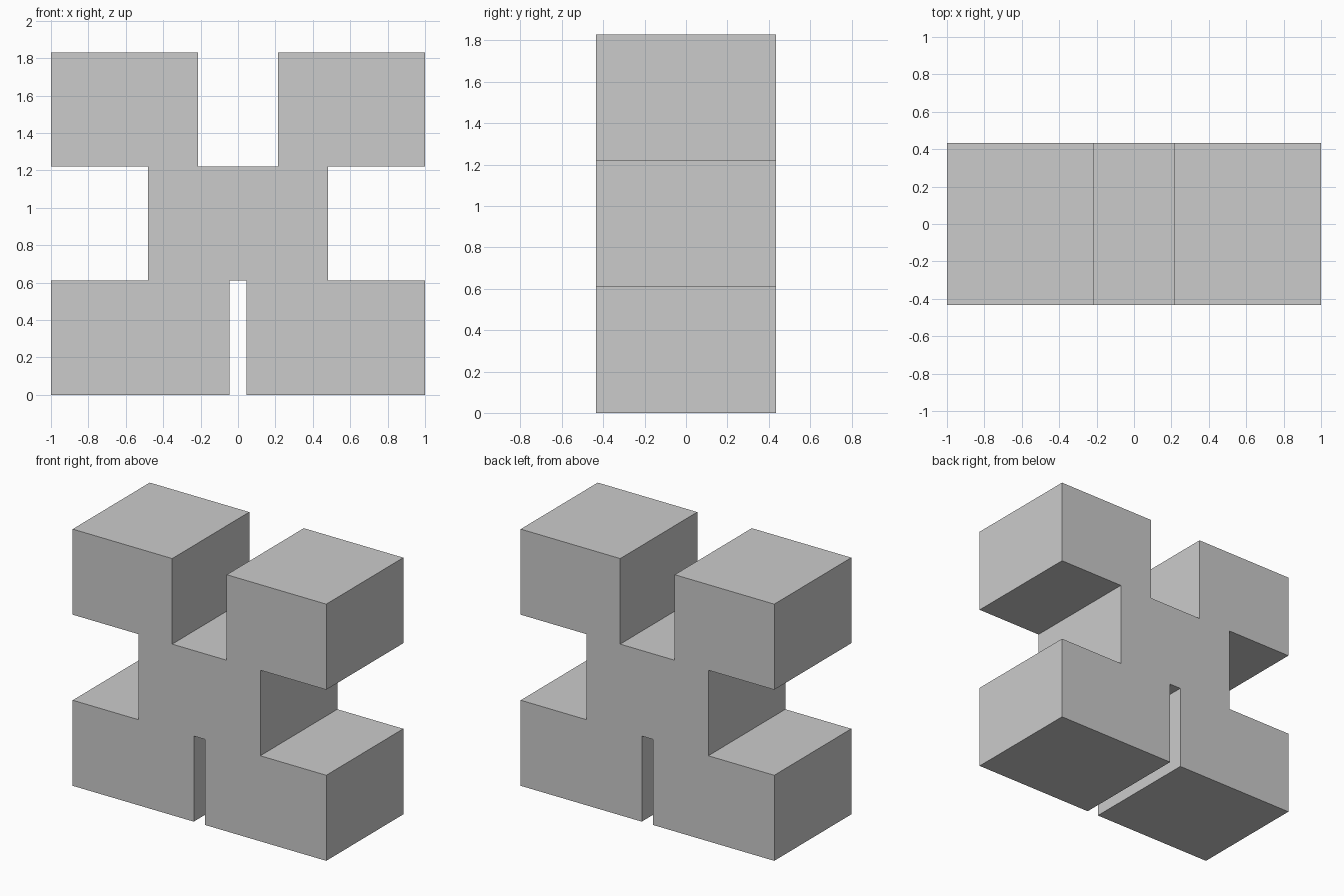
import bpy
import bmesh

if "Cube" in bpy.data.objects:
    bpy.data.objects.remove(bpy.data.objects["Cube"])

DEPTH = 0.868

# Right half of the front outline, from bottom slot round to top notch
half = [(0.045, 0.61), (0.045, 0), (1, 0), (1, 0.61), (0.48, 0.61),
        (0.48, 1.22), (1, 1.22), (1, 1.83), (0.215, 1.83), (0.215, 1.22)]
outline = half + [(-x, z) for x, z in reversed(half)]

# Solid block: front outline extruded through the depth
bm = bmesh.new()
face = bm.faces.new([bm.verts.new((x, -DEPTH / 2, z)) for x, z in outline])
result = bmesh.ops.extrude_face_region(bm, geom=[face])
back = [v for v in result["geom"] if isinstance(v, bmesh.types.BMVert)]
bmesh.ops.translate(bm, verts=back, vec=(0, DEPTH, 0))
bmesh.ops.recalc_face_normals(bm, faces=bm.faces)

mesh = bpy.data.meshes.new("notched_block")
bm.to_mesh(mesh)
bm.free()
block = bpy.data.objects.new("notched_block", mesh)
bpy.context.collection.objects.link(block)
